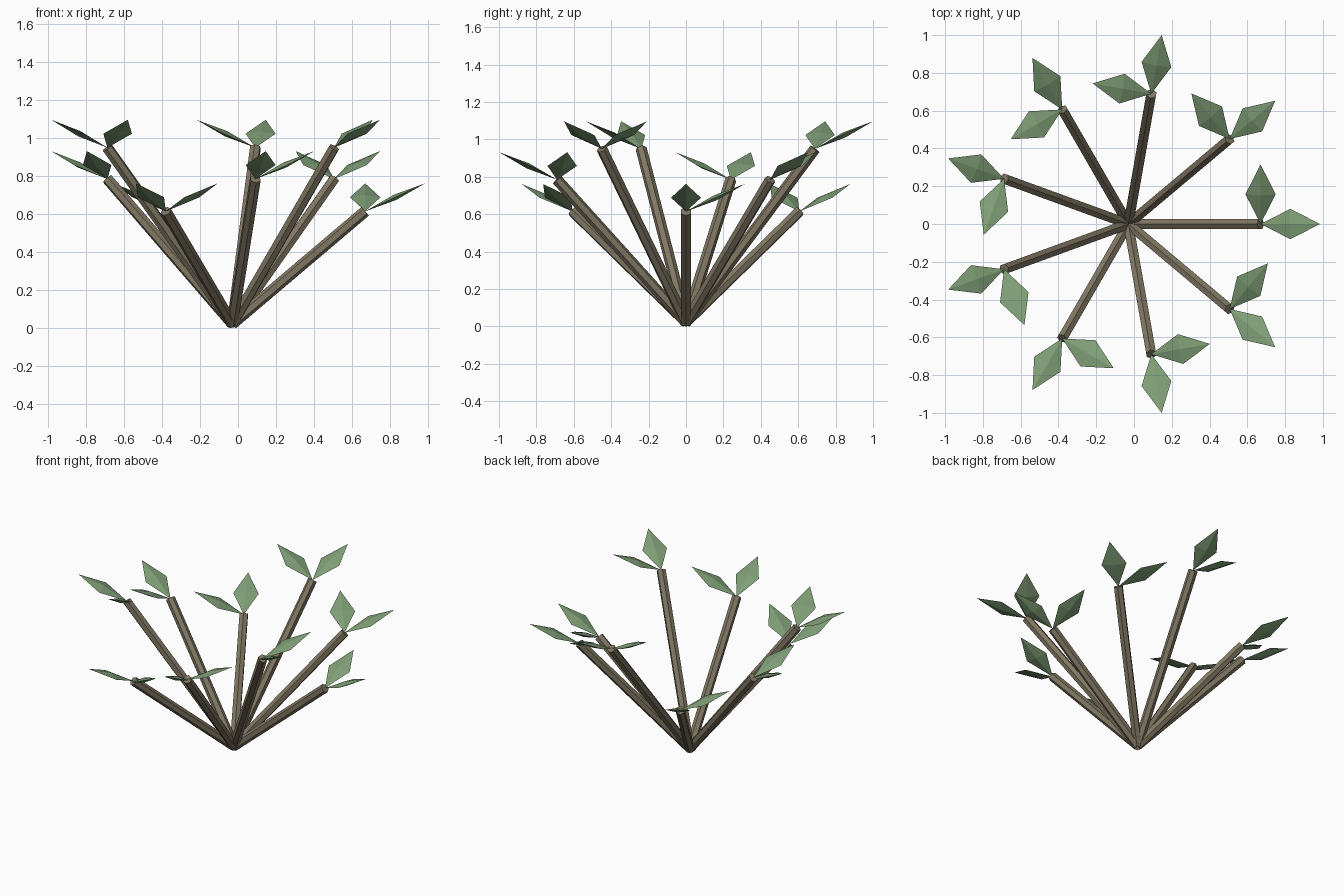
import bpy, math
from mathutils import Vector, Matrix

if "Cube" in bpy.data.objects:
    bpy.data.objects.remove(bpy.data.objects["Cube"])

def material(name, col):
    m = bpy.data.materials.new(name)
    m.diffuse_color = (*col, 1)
    m.use_nodes = True
    m.node_tree.nodes["Principled BSDF"].inputs["Base Color"].default_value = m.diffuse_color
    return m

BARK = material("grey brown bark", (0.22, 0.185, 0.125))
GREEN = material("sage green leaf", (0.21, 0.34, 0.18))

def add(name, verts, faces, mat):
    me = bpy.data.meshes.new(name)
    me.from_pydata([tuple(v) for v in verts], [], faces)
    me.materials.append(mat)
    ob = bpy.data.objects.new(name, me)
    bpy.context.collection.objects.link(ob)

def frame(d):
    """Side and upper normal of a direction."""
    side = Vector((0, 0, 1)).cross(d).normalized()
    return side, d.cross(side).normalized()

# Six-sided straight stem with a ridge on top
def stem(name, a, b, r):
    side, up = frame((b - a).normalized())
    ring = [side * math.sin(k * math.pi / 3) * -r + up * math.cos(k * math.pi / 3) * r for k in range(6)]
    verts = [a + p for p in ring] + [b + p for p in ring]
    faces = [(k, (k + 1) % 6, (k + 1) % 6 + 6, k + 6) for k in range(6)]
    faces += [tuple(range(5, -1, -1)), tuple(range(6, 12))]
    add(name, verts, faces, BARK)

# Flattened eight-faced diamond leaf
def leaf(name, base, ang, length=0.315, rise=0.147, w=0.08, t=0.015):
    d = Vector((math.cos(ang) * length, math.sin(ang) * length, rise))
    side, up = frame(d.normalized())
    mid = base + d / 2
    verts = [base, mid - side * w, base + d, mid + side * w, mid + up * t, mid - up * t]
    faces = []
    for k in range(4):
        n = (k + 1) % 4
        faces += [(k, n, 4), (n, k, 5)]
    add(name, verts, faces, GREEN)

root = Vector((-0.03, 0, 0.022))
for i in range(9):
    a = math.radians(40 * i)
    tip = Vector((root.x + 0.70 * math.cos(a), 0.70 * math.sin(a), (0.615, 0.785, 0.95)[i % 3]))
    stem(f"stem_{i}", root, tip, 0.03)
    leaf(f"outer_leaf_{i}", tip, a)
    leaf(f"side_leaf_{i}", tip, a + math.pi / 2)
